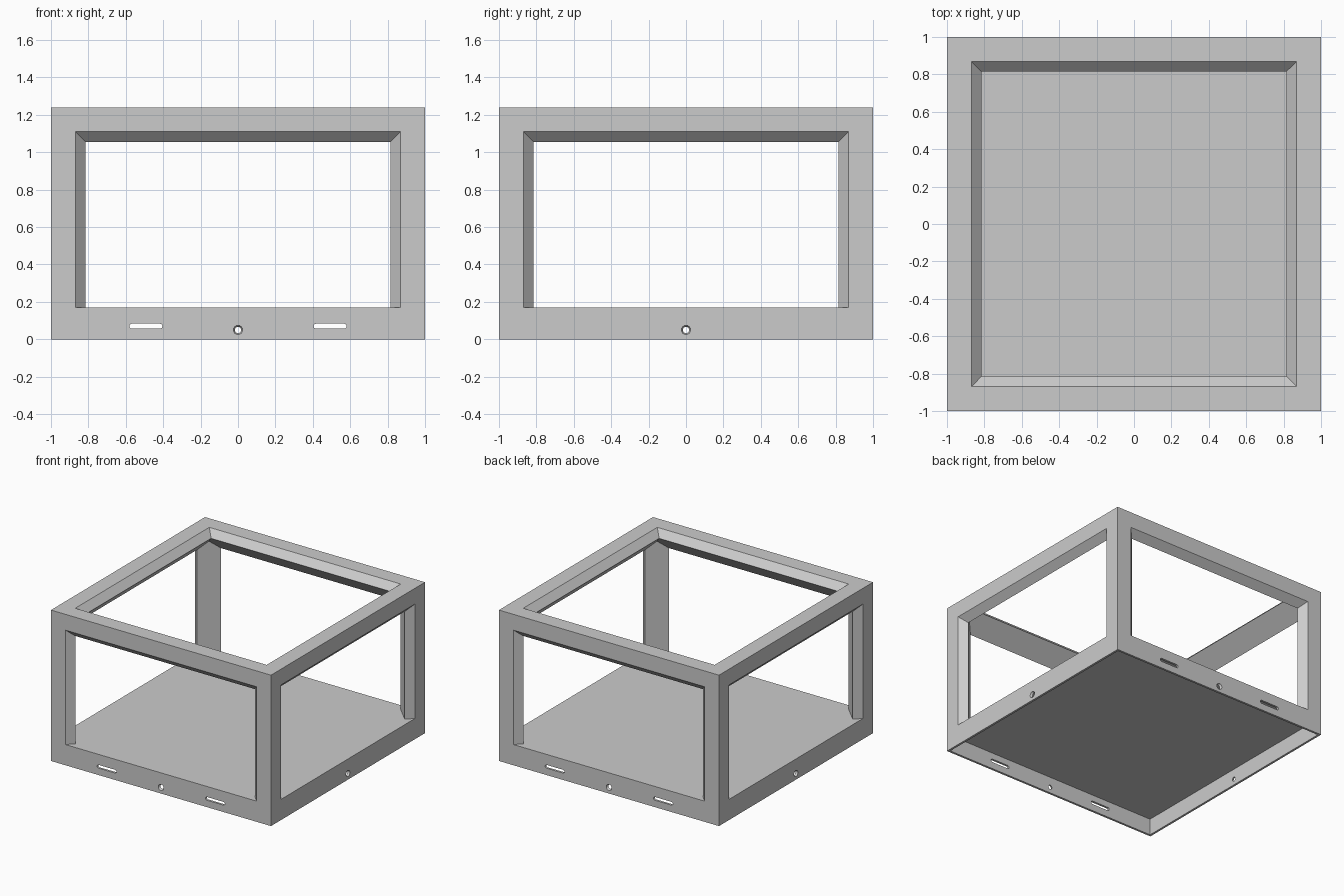
import bpy, bmesh, math
from mathutils import Matrix, Vector

if "Cube" in bpy.data.objects:
    bpy.data.objects.remove(bpy.data.objects["Cube"])

H, SILL = 1.24, 0.17           # total height, top of base tray
FACE, LIP = 0.13, 0.055        # bar face width, bevel depth
WALL, FLOOR_Z = 0.025, 0.135   # tray wall thickness, underside of floor

grey = bpy.data.materials.new("plain grey")
grey.diffuse_color = (0.6, 0.6, 0.6, 1)
grey.use_nodes = True
grey.node_tree.nodes["Principled BSDF"].inputs["Base Color"].default_value = grey.diffuse_color


def add(name, bm, helper=False):
    bmesh.ops.recalc_face_normals(bm, faces=bm.faces)
    me = bpy.data.meshes.new(name)
    bm.to_mesh(me)
    bm.free()
    me.materials.append(grey)
    ob = bpy.data.objects.new(name, me)
    bpy.context.collection.objects.link(ob)
    if helper:
        ob.hide_render = True
        ob.hide_viewport = True
        ob.display_type = 'WIRE'
    return ob


def prism(profile, axis, lo, hi):
    """Extrude a 2D profile along x, y or z."""
    put = {'x': lambda u, v, w: (w, u, v),
           'y': lambda u, v, w: (u, w, v),
           'z': lambda u, v, w: (u, v, w)}[axis]
    bm = bmesh.new()
    a = [bm.verts.new(put(u, v, lo)) for u, v in profile]
    b = [bm.verts.new(put(u, v, hi)) for u, v in profile]
    bm.faces.new(a)
    bm.faces.new(b)
    n = len(a)
    for i in range(n):
        j = (i + 1) % n
        bm.faces.new((a[i], a[j], b[j], b[i]))
    bmesh.ops.recalc_face_normals(bm, faces=bm.faces)
    return bm


def mitre(bm, co, no):
    geom = bm.verts[:] + bm.edges[:] + bm.faces[:]
    bmesh.ops.bisect_plane(bm, geom=geom, plane_co=co, plane_no=no, clear_outer=True)


# Five-sided bar section: outer corner, two faces, two bevels, inner diagonal
f, g = 1 - FACE, 1 - FACE - LIP
section = [(1, 1), (f, 1), (g, 1 - LIP), (1 - LIP, g), (1, f)]
corner = Vector((0, 0, H - 1))  # section coordinates measured from here in z

# Corner posts, mitred under the top rails
for sx in (-1, 1):
    for sy in (-1, 1):
        bm = prism([(u * sx, v * sy) for u, v in section], 'z', SILL, H + 0.1)
        mitre(bm, corner, (-sx, 0, 1))
        mitre(bm, corner, (0, -sy, 1))
        add("corner_post", bm)

# Top rails, mitred at both ends
for axis in 'xy':
    for s in (-1, 1):
        bm = prism([(u * s, v + H - 1) for u, v in section], axis, -1.2, 1.2)
        for e in (-1, 1):
            for other in ((0, -s, 0), (0, 0, -1)):
                n = Vector((e, other[1], other[2]))
                if axis == 'y':
                    n = Vector((n.y, n.x, n.z))
                mitre(bm, corner, n)
        add("top_rail", bm)

# Base tray: solid block hollowed from below
bm = prism([(-1, -1), (1, -1), (1, 1), (-1, 1)], 'z', 0, SILL)
bottom = min(bm.faces, key=lambda p: p.calc_center_median().z)
bmesh.ops.inset_region(bm, faces=[bottom], thickness=WALL)
out = bmesh.ops.extrude_face_region(bm, geom=[bottom])
verts = [v for v in out['geom'] if isinstance(v, bmesh.types.BMVert)]
bmesh.ops.translate(bm, verts=verts, vec=(0, 0, FLOOR_Z))
if bottom.is_valid:
    bmesh.ops.delete(bm, geom=[bottom], context='FACES_ONLY')
tray = add("base_tray", bm)

# Cutters: rounded slots through front and back walls
cutters = []
R, HALF = 0.0135, 0.0745
for cx in (-0.4925, 0.4925):
    pts = []
    for side, start in ((1, -90), (-1, 90)):
        for k in range(9):
            a = math.radians(start + k * 22.5)
            pts.append((cx + side * HALF + R * math.cos(a), 0.07 + R * math.sin(a)))
    for y in (-1, 1):
        cutters.append(add("slot_cutter", prism(pts, 'y', y - 0.05, y + 0.05), True))

# Cutters: countersunk hole in the middle of each wall
for k in range(4):
    bm = bmesh.new()
    m = (Matrix.Rotation(k * math.pi / 2, 4, 'Z')
         @ Matrix.Translation((0, -1 + WALL / 2, 0.05))
         @ Matrix.Rotation(math.pi / 2, 4, 'X'))
    bmesh.ops.create_cone(bm, cap_ends=True, segments=24, radius1=0.012,
                          radius2=0.027, depth=WALL + 0.01, matrix=m)
    cutters.append(add("hole_cutter", bm, True))

for c in cutters:
    mod = tray.modifiers.new("cut", 'BOOLEAN')
    mod.operation = 'DIFFERENCE'
    mod.solver = 'EXACT'
    mod.object = c
